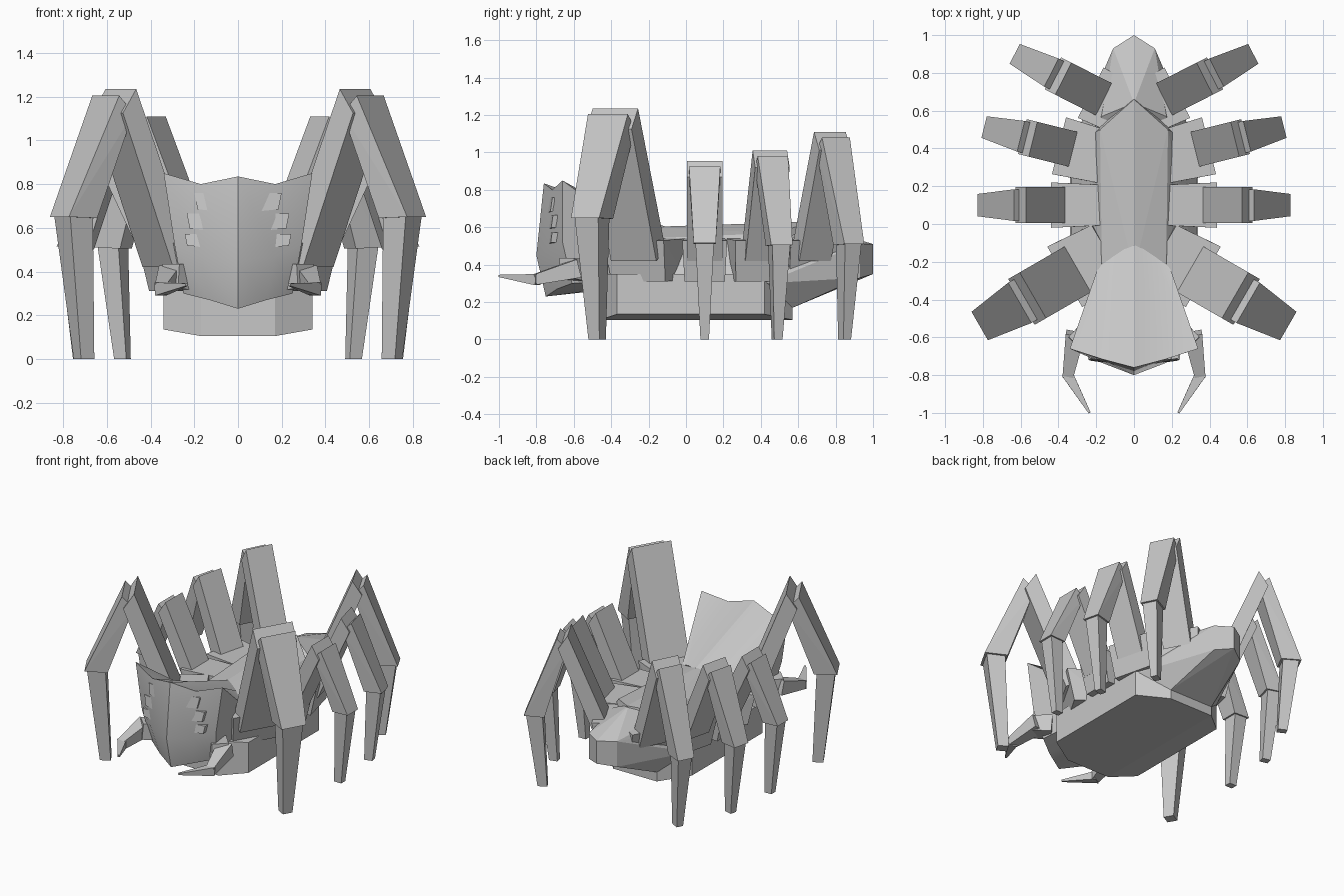
import bpy, bmesh, math
from mathutils import Vector

if "Cube" in bpy.data.objects:
    bpy.data.objects.remove(bpy.data.objects["Cube"])

grey = bpy.data.materials.new("stone grey")
grey.diffuse_color = (0.57, 0.57, 0.57, 1)
grey.use_nodes = True
grey.node_tree.nodes["Principled BSDF"].inputs["Base Color"].default_value = grey.diffuse_color


def finish(name, bm, smooth=False):
    bmesh.ops.recalc_face_normals(bm, faces=bm.faces)
    me = bpy.data.meshes.new(name)
    bm.to_mesh(me)
    bm.free()
    ob = bpy.data.objects.new(name, me)
    bpy.context.collection.objects.link(ob)
    me.materials.append(grey)
    if smooth:
        bpy.context.view_layer.objects.active = ob
        ob.select_set(True)
        bpy.ops.object.shade_smooth_by_angle(angle=math.radians(25))
        ob.select_set(False)
    return ob


def hull(name, pts, mirror=False):
    """Convex solid around points, optionally mirrored across x."""
    bm = bmesh.new()
    pts = [Vector(p) for p in pts]
    if mirror:
        pts += [Vector((-p.x, p.y, p.z)) for p in pts if p.x > 0]
    for p in pts:
        bm.verts.new(p)
    res = bmesh.ops.convex_hull(bm, input=bm.verts)
    junk = {g for g in res["geom_interior"] + res["geom_unused"]
            if isinstance(g, bmesh.types.BMVert) and g.is_valid}
    bmesh.ops.delete(bm, geom=list(junk), context='VERTS')
    bmesh.ops.dissolve_limit(bm, angle_limit=0.02, verts=bm.verts, edges=bm.edges)
    return finish(name, bm)


# Belly: flat bottomed tub with cut corners
hull("belly", [(.34, -.37, .135), (.34, -.37, .35), (.17, -.46, .105), (.17, -.46, .35),
               (.34, .42, .135), (.34, .42, .35), (.17, .57, .105), (.17, .57, .25)], True)
# Back shell with a central ridge
hull("back_shell", [(.33, -.25, .35), (.33, .42, .35), (.17, -.21, .54), (0, -.25, .60),
                    (.18, .50, .57), (0, .66, .63), (.17, .57, .35)], True)
# Tail sloping up to a blunt point
hull("tail", [(.33, .42, .30), (.17, .57, .17), (.11, .93, .33), (.11, .93, .51),
              (0, 1, .35), (0, 1, .51), (.17, .57, .54), (0, .64, .625), (.25, .45, .45)], True)

# Head: flared shield whose front edge rises at the centre and the corners
rows = [
    [(0, -.10, .60), (.10, -.165, .575), (.19, -.23, .53)],
    [(0, -.76, .835), (.17, -.715, .80), (.34, -.66, .85)],
    [(0, -.80, .45), (.17, -.735, .47), (.29, -.66, .52)],
    [(0, -.75, .23), (.13, -.69, .27), (.25, -.61, .30)],
    [(0, -.30, .28), (.10, -.30, .29), (.20, -.28, .32)],
]
bm = bmesh.new()
grid = []
for r in rows:
    line = [(-x, y, z) for x, y, z in reversed(r[1:])] + r
    grid.append([bm.verts.new(p) for p in line])
for a, b in zip(grid, grid[1:] + grid[:1]):
    for i in range(4):
        bm.faces.new((a[i], a[i + 1], b[i + 1], b[i]))
for end in (0, 4):
    bm.faces.new([r[end] for r in grid])
finish("head", bm, True)


def tapered(name, a, b, ra, rb):
    """Four-sided bar from a to b with end half sizes ra and rb."""
    a, b = Vector(a), Vector(b)
    d = (b - a).normalized()
    u = d.cross(Vector((0, 0, 1))).normalized()
    v = d.cross(u)
    hull(name, [c + u * r * i + v * r * j for c, r in ((a, ra), (b, rb))
                for i in (-1, 1) for j in (-1, 1)])


# Each leg part is a side profile (reach, height) widened to a slab
def slab(name, root, angle, prof, widths, side):
    c, s = math.cos(angle), math.sin(angle)
    pts = []
    for (r, z), w in zip(prof, widths):
        for t in (-w, w):
            pts.append((side * (root[0] + r * c - t * s), root[1] + r * s + t * c, z))
    hull(name, pts)


# name, root, angle, size, top height, knee height, half width, hip half width
legs = [("front", (.28, -.23), -30, 1.0, 1.235, .645, .14, .185),
        ("middle", (.34, .10), 0, .79, .955, .51, .095, .12),
        ("rear", (.30, .39), 14, .82, 1.01, .50, .095, .155),
        ("back", (.14, .65), 27, .89, 1.11, .505, .095, .15)]

for side, tag in ((1, "right"), (-1, "left")):
    for nm, root, ang, k, top, knee, w, hw in legs:
        a = math.radians(ang)
        n = f"{nm}_{tag}_"
        slab(n + "hip", root, a, [(-.18, .32), (-.16, .54), (.10, .53), (.05, .31)],
             [hw * .9, hw * .9, hw, hw * .9], side)
        slab(n + "thigh", root, a,
             [(0, .48), (.295 * k, top), (.365 * k, top - .11 * k), (.10 * k, .42)], [w] * 4, side)
        slab(n + "calf", root, a,
             [(.30 * k, top - .11 * k), (.375 * k, top - .03), (.62 * k, knee + .005), (.47 * k, knee)],
             [w * .88, w * .88, w * .62, w * .62], side)
        slab(n + "shin", root, a,
             [(.485 * k, knee + .01), (.605 * k, knee + .01), (.525 * k, 0), (.455 * k, 0)],
             [w * .52, w * .52, w * .24, w * .24], side)

    # Fangs: stubby arm and an inward-curving tip
    tapered(f"fang_root_{tag}", (side * .22, -.55, .37), (side * .31, -.64, .38), .06, .055)
    tapered(f"fang_arm_{tag}", (side * .31, -.58, .38), (side * .35, -.81, .32), .05, .028)
    tapered(f"fang_tip_{tag}", (side * .355, -.79, .32), (side * .235, -1.0, .34), .03, .006)

    # Three slanted eye ridges lying on the face
    for i, (x, z, s) in enumerate([(.145, .715, 1), (.185, .625, .9), (.205, .54, .7)]):
        pts = []
        for dx, dz in ((-.055, -.04), (-.04, .045), (.055, .045), (.04, -.03)):
            px, pz = x + dx * s, z + dz * s
            y = -.785 + px * .31 + max(0, pz - .5) * .08
            pts += [(side * px, y - .012 * (dx > 0), pz), (side * px, y + .03, pz)]
        hull(f"eye_{i + 1}_{tag}", pts)
